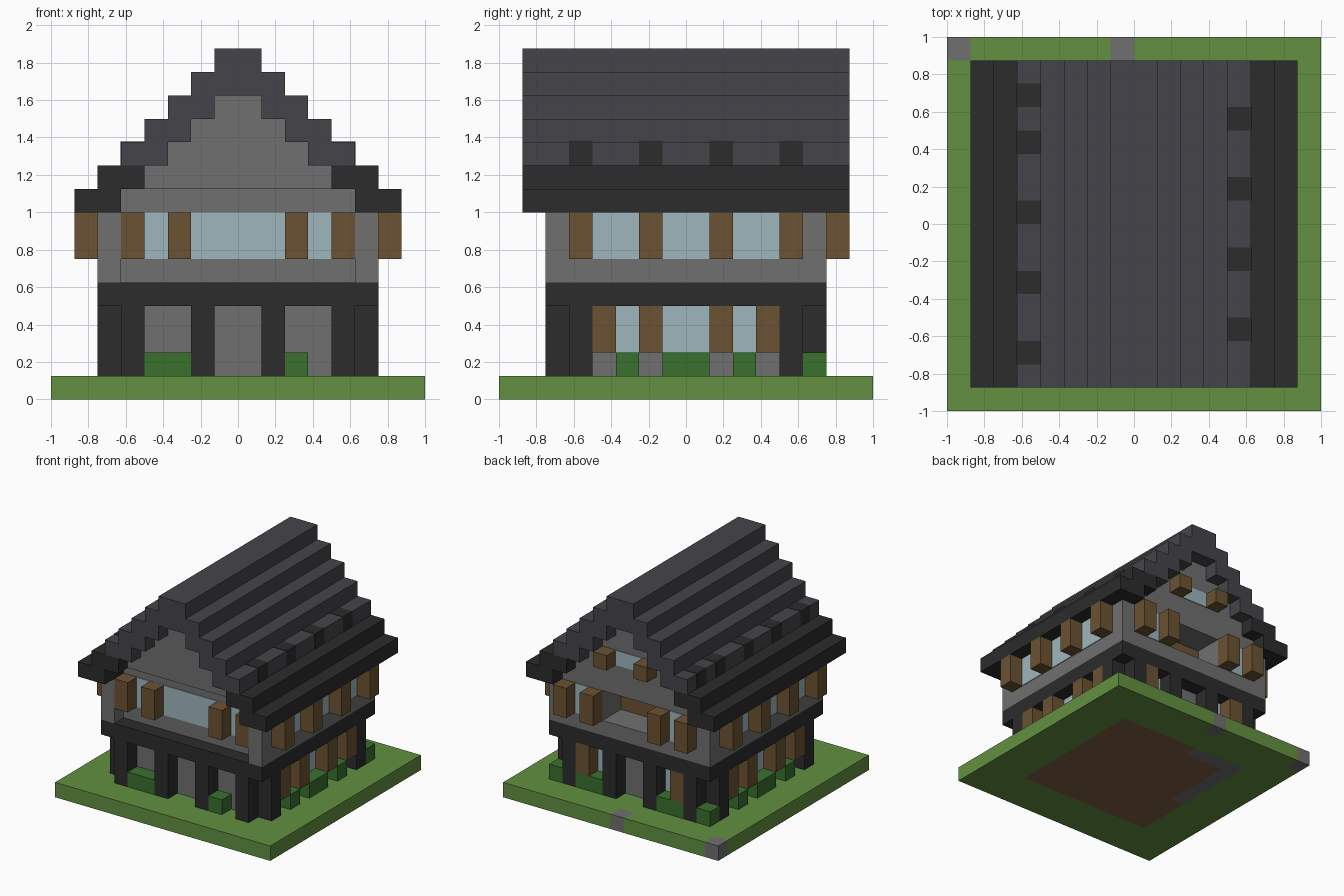
import bpy, bmesh
from mathutils import Matrix, Vector

U = 0.125  # one block
PLATE = 0.05  # thin pane, in blocks

if "Cube" in bpy.data.objects:
    bpy.data.objects.remove(bpy.data.objects["Cube"], do_unlink=True)


def material(name, r, g, b):
    m = bpy.data.materials.new(name)
    m.use_nodes = True
    m.diffuse_color = (r, g, b, 1)
    node = next(n for n in m.node_tree.nodes if n.type == 'BSDF_PRINCIPLED')
    node.inputs["Base Color"].default_value = (r, g, b, 1)
    node.inputs["Roughness"].default_value = 0.9
    return m


GRASS = material("grass green", .122, .28, .052)
DIRT = material("dirt brown", .22, .12, .06)
STONE = material("stone grey", .162, .162, .162)
BEAM = material("charcoal", .025, .025, .025)
SLATE = material("slate grey", .06, .058, .067)
WOOD = material("wood brown", .147, .084, .032)
GLASS = material("pale glass", .337, .468, .515)
LEAF = material("leaf green", .042, .162, .027)


def finish(name, bm, *mats):
    mesh = bpy.data.meshes.new(name)
    bm.to_mesh(mesh)
    bm.free()
    for m in mats:
        mesh.materials.append(m)
    ob = bpy.data.objects.new(name, mesh)
    bpy.context.collection.objects.link(ob)
    return ob


def blocks(name, mat, boxes):
    """One object from boxes given as x, y and z ranges in blocks."""
    bm = bmesh.new()
    for ranges in boxes:
        lo = Vector([min(r) for r in ranges]) * U
        hi = Vector([max(r) for r in ranges]) * U
        mid = Matrix.Translation((lo + hi) / 2)
        bmesh.ops.create_cube(bm, size=1, matrix=mid @ Matrix.Diagonal((*(hi - lo), 1)))
    return finish(name, bm, mat)


def both_sides(boxes):
    """Repeat boxes on the opposite x side."""
    return boxes + [((-x[0], -x[1]), y, z) for x, y, z in boxes]


# Ground slab: grass with dirt below the house and a few stone cells
bm = bmesh.new()
bmesh.ops.create_grid(bm, x_segments=16, y_segments=16, size=1)
top = bmesh.ops.extrude_face_region(bm, geom=bm.faces[:])
bmesh.ops.translate(bm, vec=(0, 0, U),
                    verts=[v for v in top["geom"] if isinstance(v, bmesh.types.BMVert)])
bmesh.ops.recalc_face_normals(bm, faces=bm.faces)
for f in bm.faces:
    x, y, z = (f.calc_center_median() - f.normal * U / 2) / U
    if max(abs(x), abs(y)) < 5:
        stone = (y > 4 and x < -1) or (x < -4 and y > -1)
        f.material_index = 2 if stone else 1
    elif y > 7 and (x < -7 or -1 < x < 0):
        f.material_index = 2
finish("ground_slab", bm, GRASS, DIRT, STONE)

# Ground floor walls, posts and jetty beam
LOW, SILL, WIN = (1, 4), (1, 2), (2, 4)
blocks("ground_floor_wall", STONE, [((-5, 5), (-5, 5), LOW)])
posts = [((a, a + 1), y, LOW) for a in (1, 4) for y in ((-6, -5), (5, 6))]
posts += [((5, 6), y, LOW) for y in ((-5, -4), (4, 5))]
blocks("timber_posts", BEAM, both_sides(posts))
blocks("jetty_beam", BEAM, [((-6, 6), (-6, 6), (4, 5))])

# Ground floor windows and shutters
panes = [((5, 5 + PLATE), (-3, 3), WIN), ((2, 3), (5, 5 + PLATE), WIN)]
blocks("ground_floor_panes", GLASS, both_sides(panes))
shutters = [((5, 6), (a, a + 1), WIN) for a in (-4, -2, 1, 3)]
shutters.append(((3, 4), (5, 6), WIN))
blocks("ground_floor_shutters", WOOD, both_sides(shutters))

# Bushes
bushes = [((5, 6), y, SILL) for y in ((-3, -2), (-1, 1), (2, 3), (5, 6))]
bushes.append(((2, 4), (5, 6), SILL))
front_bushes = [(x, (-6, -5), SILL) for x in ((-4, -2), (2, 3))]
blocks("bushes", LEAF, both_sides(bushes) + front_bushes)

# Upper floor with recessed front and back balcony
UP, HIGH = (5, 8), (6, 8)
blocks("upper_wall", STONE, [((-6, 6), (-5, 4), UP), ((-2, 2), (4, 6), (5, 6)),
                             ((-5, 5), (-5, 6), (8, 9))])
blocks("upper_wall_corners", STONE,
       both_sides([((5, 6), (-6, -5), UP), ((2, 6), (4, 6), UP)]))
blocks("balcony_door", WOOD, [((-2, 2), (4, 4 + PLATE), HIGH)])

# Upper floor windows and shutters
blocks("front_pane", GLASS, [((-4, 4), (-5 - PLATE, -5), HIGH)])
panes = [((6, 6 + PLATE), (-4, 4), HIGH), ((3, 4), (6, 6 + PLATE), HIGH)]
blocks("upper_panes", GLASS, both_sides(panes))
shutters = [((6, 7), (a, a + 1), HIGH) for a in (-5, -2, 1, 4)]
shutters += [((a, a + 1), y, HIGH) for a in (2, 4) for y in ((-6, -5), (6, 7))]
blocks("upper_shutters", WOOD, both_sides(shutters))

# Gable with attic window at the back
blocks("gable", STONE, [((k - 5, 5 - k), (-6, 6), (8 + k, 9 + k)) for k in range(1, 5)])
blocks("attic_pane", GLASS, [((-1, 1), (6, 6 + PLATE), (10, 11))])
blocks("attic_shutters", WOOD, both_sides([((1, 2), (6, 7), (10, 11))]))

# Stepped roof
LEN = (-7, 7)


def roof_row(k):
    return both_sides([((5 - k, 7 - k), LEN, (8 + k, 9 + k))])


blocks("eaves", BEAM, roof_row(0) + roof_row(1))
blocks("roof_steps", SLATE, roof_row(2) + roof_row(3) + roof_row(4)
       + [((-2, 2), LEN, (13, 14)), ((-1, 1), LEN, (14, 15))])

# Dark tiles set on the lowest slate step
T = PLATE / 2
tiles = [((4, 5 + T), (a, a + 1), (10, 11 + T)) for a in (-5, -2, 1, 4)]
tiles += [((-5 - T, -4), (a, a + 1), (10, 11 + T)) for a in (-6, -3, 0, 3, 5)]
blocks("dark_tiles", BEAM, tiles)
